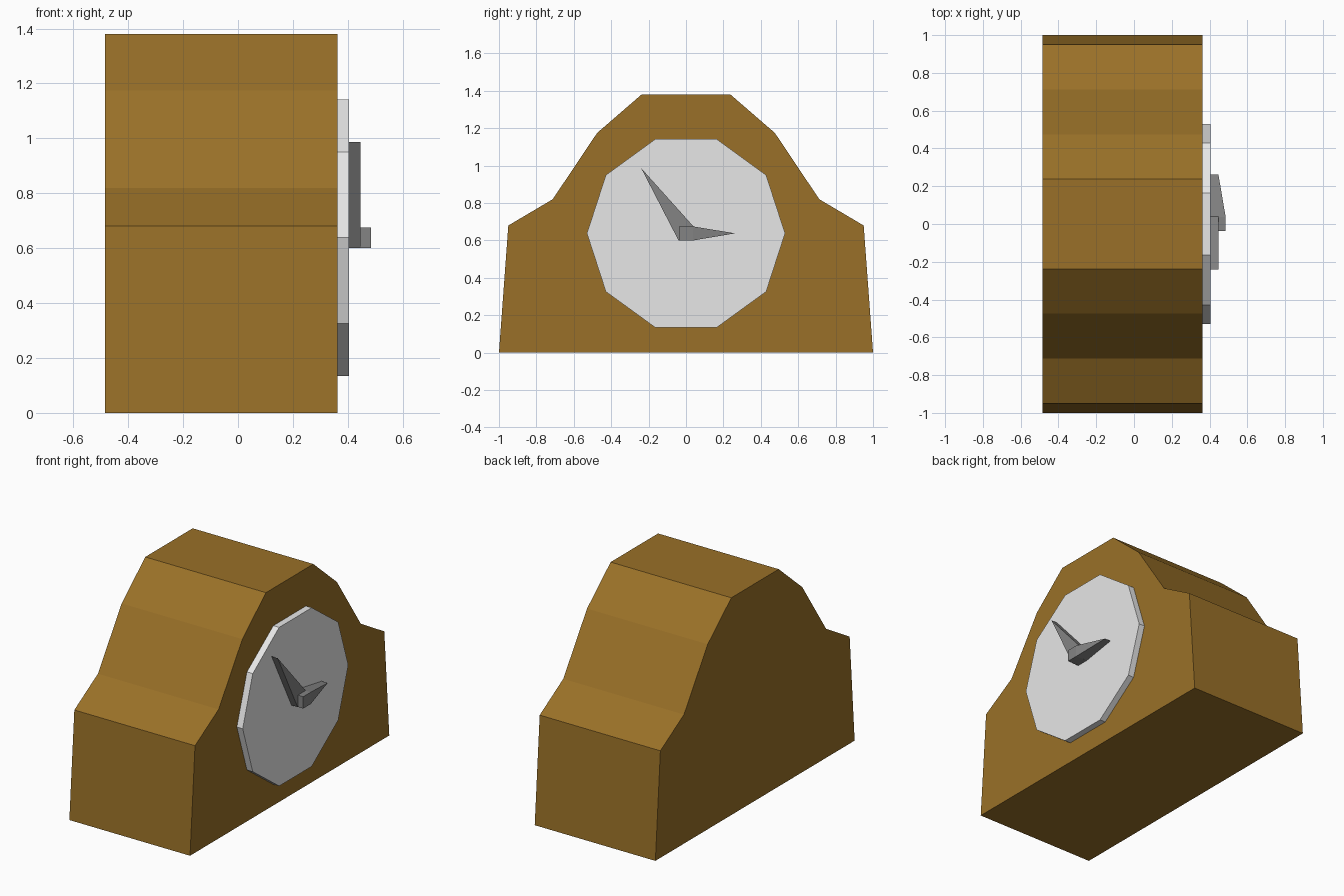
import bpy, bmesh, math

if "Cube" in bpy.data.objects:
    bpy.data.objects.remove(bpy.data.objects["Cube"])

def material(name, rgb):
    m = bpy.data.materials.new(name)
    m.diffuse_color = (*rgb, 1)
    m.use_nodes = True
    m.node_tree.nodes["Principled BSDF"].inputs["Base Color"].default_value = m.diffuse_color
    return m

wood = material("brown wood", (0.32, 0.163, 0.021))
pale = material("pale grey", (0.8, 0.8, 0.8))
dark = material("dark grey", (0.23, 0.23, 0.23))

def extrude_x(name, profile, x0, x1, mat):
    """Extrude a (y, z) profile along x; x1 may be a list with one value per point."""
    if not isinstance(x1, (list, tuple)):
        x1 = [x1] * len(profile)
    bm = bmesh.new()
    back = [bm.verts.new((x0, y, z)) for y, z in profile]
    front = [bm.verts.new((x, y, z)) for x, (y, z) in zip(x1, profile)]
    n = len(profile)
    bm.faces.new(back[::-1])
    bm.faces.new(front)
    for i in range(n):
        j = (i + 1) % n
        bm.faces.new((back[i], back[j], front[j], front[i]))
    # split the front where it bends
    bmesh.ops.connect_verts_nonplanar(bm, angle_limit=0.01, faces=bm.faces[:])
    bmesh.ops.recalc_face_normals(bm, faces=bm.faces[:])
    me = bpy.data.meshes.new(name)
    bm.to_mesh(me)
    bm.free()
    me.materials.append(mat)
    ob = bpy.data.objects.new(name, me)
    bpy.context.collection.objects.link(ob)
    return ob

# wooden case: mirrored half profile
half = [(1, 0), (0.95, 0.68), (0.713, 0.82), (0.475, 1.175), (0.238, 1.38)]
extrude_x("clock_case", half + [(-y, z) for y, z in reversed(half)], -0.485, 0.363, wood)

# ten-sided dial
dial = [(0.53 * math.cos(i * math.tau / 10), 0.638 + 0.53 * math.sin(i * math.tau / 10))
        for i in range(10)]
extrude_x("dial", dial, 0.363, 0.404, pale)

# long hand
extrude_x("long_hand", [(-0.04, 0.6), (0.04, 0.6), (0.04, 0.675), (-0.24, 0.987)],
          0.404, 0.447, dark)

# hub block and the short hand sloping down from it to its tip
extrude_x("hand_hub", [(-0.038, 0.6), (0.038, 0.6), (0.038, 0.675), (-0.038, 0.675)],
          0.404, 0.485, dark)
extrude_x("short_hand", [(0.038, 0.6), (0.262, 0.638), (0.038, 0.675)],
          0.404, [0.485, 0.447, 0.485], dark)
